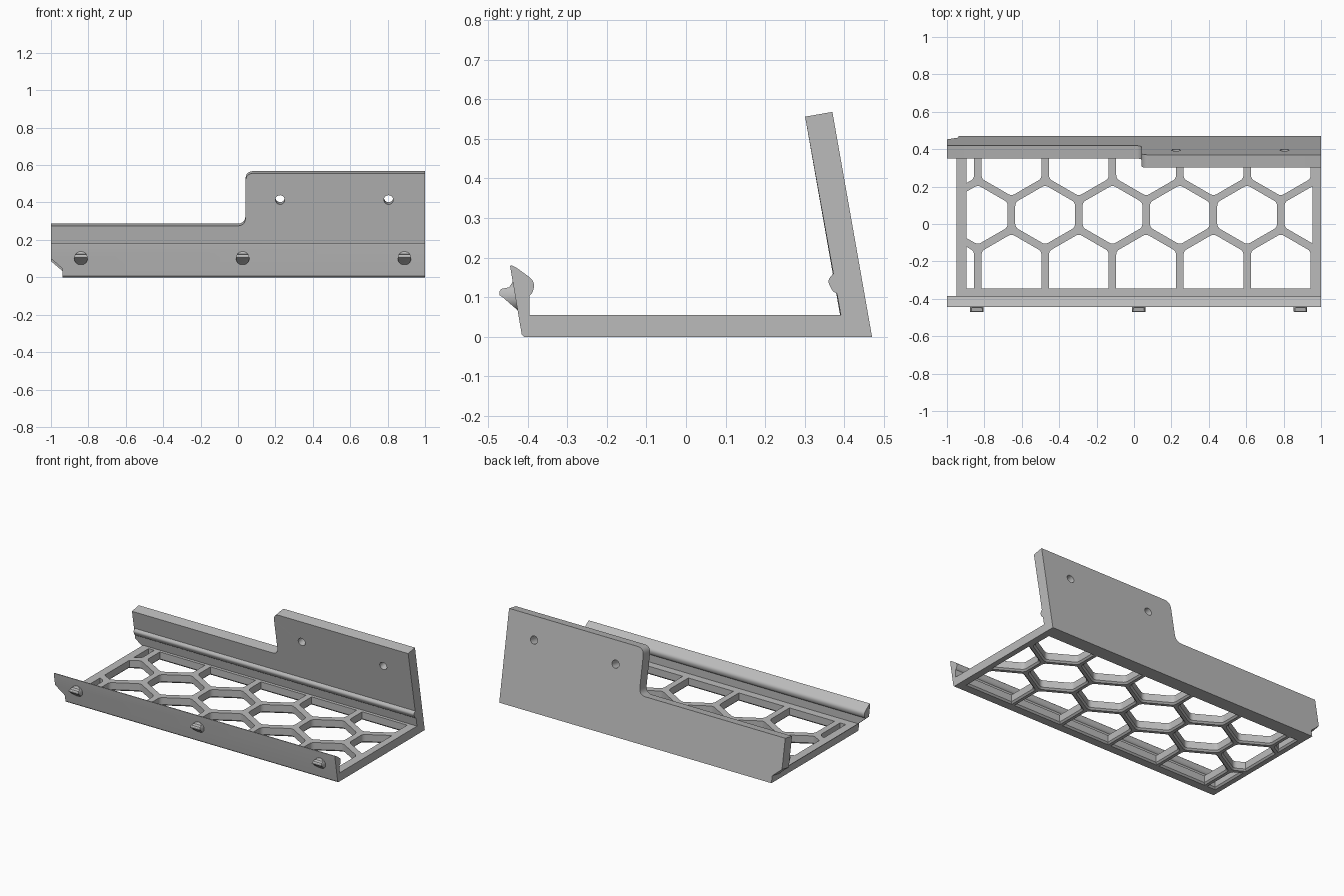
import bpy, bmesh, math
from mathutils import Vector

cube = bpy.data.objects.get("Cube")
if cube:
    bpy.data.objects.remove(cube)

grey = bpy.data.materials.new("plain grey")
grey.use_nodes = True
grey.diffuse_color = (0.5, 0.5, 0.5, 1)
grey.node_tree.nodes["Principled BSDF"].inputs["Base Color"].default_value = (0.5, 0.5, 0.5, 1)


def loft(name, solids):
    """One object from solids, each a list of equal-length rings capped at both ends."""
    bm = bmesh.new()
    for rings in solids:
        loops = [[bm.verts.new(p) for p in ring] for ring in rings]
        n = len(loops[0])
        for a, b in zip(loops, loops[1:]):
            for i in range(n):
                j = (i + 1) % n
                bm.faces.new((a[i], a[j], b[j], b[i]))
        bm.faces.new(loops[0][::-1])
        bm.faces.new(loops[-1])
    bmesh.ops.recalc_face_normals(bm, faces=bm.faces)
    mesh = bpy.data.meshes.new(name)
    bm.to_mesh(mesh)
    bm.free()
    mesh.materials.append(grey)
    obj = bpy.data.objects.new(name, mesh)
    bpy.context.scene.collection.objects.link(obj)
    return obj


def along_x(points, x0, x1):
    return [[(x, y, z) for y, z in points] for x in (x0, x1)]


def along_y(points, y0, y1):
    return [[(x, y, z) for x, z in points] for y in (y0, y1)]


def circle(cx, cy, r, n=24):
    return [(cx + r * math.cos(math.tau * i / n), cy + r * math.sin(math.tau * i / n)) for i in range(n)]


def rounded(corners, steps=5):
    """Round every (x, y, cut) corner whose cut is above zero."""
    out = []
    for i, (x, y, cut) in enumerate(corners):
        p = Vector((x, y))
        if not cut:
            out.append((x, y))
            continue
        before = Vector(corners[i - 1][:2])
        after = Vector(corners[(i + 1) % len(corners)][:2])
        a = p + (before - p).normalized() * cut
        b = p + (after - p).normalized() * cut
        for k in range(steps + 1):
            t = k / steps
            out.append(tuple(a * (1 - t) ** 2 + p * 2 * t * (1 - t) + b * t ** 2))
    return out


def combine(obj, tool, operation):
    tool.hide_render = True
    mod = obj.modifiers.new("combine", 'BOOLEAN')
    mod.operation, mod.solver, mod.object = operation, 'EXACT', tool
    bpy.context.view_layer.objects.active = obj
    bpy.ops.object.modifier_apply(modifier=mod.name)
    bpy.data.objects.remove(tool)


def corner_cutter():
    outline = [(-1.1, -0.05), (-0.937, -0.05), (-0.937, 0.045), (-1.0, 0.1), (-1.1, 0.187)]
    return loft("corner_cutter", [along_y(outline, -0.6, 0.6)])


# Openings flare towards the underside to chamfer their lower edges
LEVELS = [(-0.005, 0.015), (0.01, 0), (0.1, 0)]


def cell(cx, low, high):
    rings = []
    for z, grow in LEVELS:
        w, lo, hi = 0.16 + grow, low - grow * 1.15, high + grow * 1.15
        rise = w * math.tan(math.radians(30))
        hexagon = [(cx, hi, 0.02), (cx - w, hi - rise, 0.02), (cx - w, lo + rise, 0.02),
                   (cx, lo, 0.02), (cx + w, lo + rise, 0.02), (cx + w, hi - rise, 0.02)]
        rings.append([(x, y, z) for x, y in rounded(hexagon)])
    return rings


def frame_opening():
    return [[(-0.895 - g, -0.345 - g, z), (0.955 + g, -0.345 - g, z),
             (0.955 + g, 0.37 + g, z), (-0.895 - g, 0.37 + g, z)] for z, g in LEVELS]


# Floor with honeycomb openings
floor = loft("honeycomb_floor", [along_x(
    [(-0.4, 0), (0.42, 0), (0.42, 0.055), (-0.4, 0.055)], -0.97, 1)])
combine(floor, corner_cutter(), 'DIFFERENCE')
cells = [cell(-0.835 + 0.36 * i, -0.11, 0.208) for i in range(6)]
for i in range(6):
    x = -1.015 + 0.36 * i
    cells += [cell(x, 0.15, 0.6), cell(x, -0.6, -0.053)]
openings = loft("openings", cells)
combine(openings, loft("frame_opening", [frame_opening()]), 'INTERSECT')
combine(floor, openings, 'DIFFERENCE')

# Front lip with a rounded inner bead
lip_profile = rounded([
    (-0.395, 0, 0), (-0.409, 0, 0), (-0.415, 0.006, 0), (-0.445, 0.182, 0.006),
    (-0.43, 0.176, 0.008), (-0.381, 0.14, 0.018), (-0.387, 0.112, 0.008),
    (-0.395, 0.104, 0), (-0.395, 0.055, 0)])
lip = loft("front_lip", [along_x(lip_profile, -1, 1)])
combine(lip, corner_cutter(), 'DIFFERENCE')

# Leaning back wall, drawn in its own plane
lean = math.radians(10)
up = Vector((0, -math.sin(lean), math.cos(lean)))
inward = Vector((0, -math.cos(lean), -math.sin(lean)))
foot = Vector((0, 0.47, 0))


def on_wall(points, depths):
    return [[foot + Vector((x, 0, 0)) + up * s + inward * d for x, s in points] for d in depths]


wall_outline = rounded([
    (1, 0, 0), (1, 0.577, 0), (0.04, 0.577, 0.045), (0.04, 0.291, 0.045),
    (-1, 0.291, 0), (-1, 0.1, 0), (-0.937, 0.045, 0), (-0.937, 0, 0)])
wall = loft("back_wall", [on_wall(wall_outline, (0, 0.07))])
for v in wall.data.vertices:
    v.co.z = max(v.co.z, 0)
holes = loft("screw_holes", [on_wall(circle(x, 0.433, 0.025), (-0.05, 0.12)) for x in (0.225, 0.805)])
combine(wall, holes, 'DIFFERENCE')

# Bead along the inside of the back wall
bead_profile = rounded([
    (0.39, 0.17, 0), (0.372, 0.16, 0.006), (0.357, 0.142, 0.012),
    (0.372, 0.112, 0.01), (0.389, 0.108, 0), (0.41, 0.108, 0)])
loft("back_bead", [along_x(bead_profile, -0.995, 1)])

# Wedge-shaped snap studs on the front lip
stud_profile = [(-0.40, 0.14), (-0.437, 0.14), (-0.447, 0.125), (-0.467, 0.121), (-0.471, 0.115),
                (-0.471, 0.105), (-0.462, 0.099), (-0.424, 0.066), (-0.40, 0.066)]
for i, x in enumerate((-0.84, 0.025, 0.89)):
    stud = loft(f"snap_stud_{i + 1}", [along_y(circle(x, 0.102, 0.036, 32), -0.5, -0.41)])
    wedge = loft("stud_wedge", [along_x(stud_profile, x - 0.1, x + 0.1)])
    combine(stud, wedge, 'INTERSECT')

# Smooth rounded edges, keep the rest crisp
for obj in bpy.context.scene.objects:
    obj.select_set(obj.type == 'MESH')
bpy.context.view_layer.objects.active = wall
bpy.ops.object.shade_smooth_by_angle(angle=math.radians(30))
